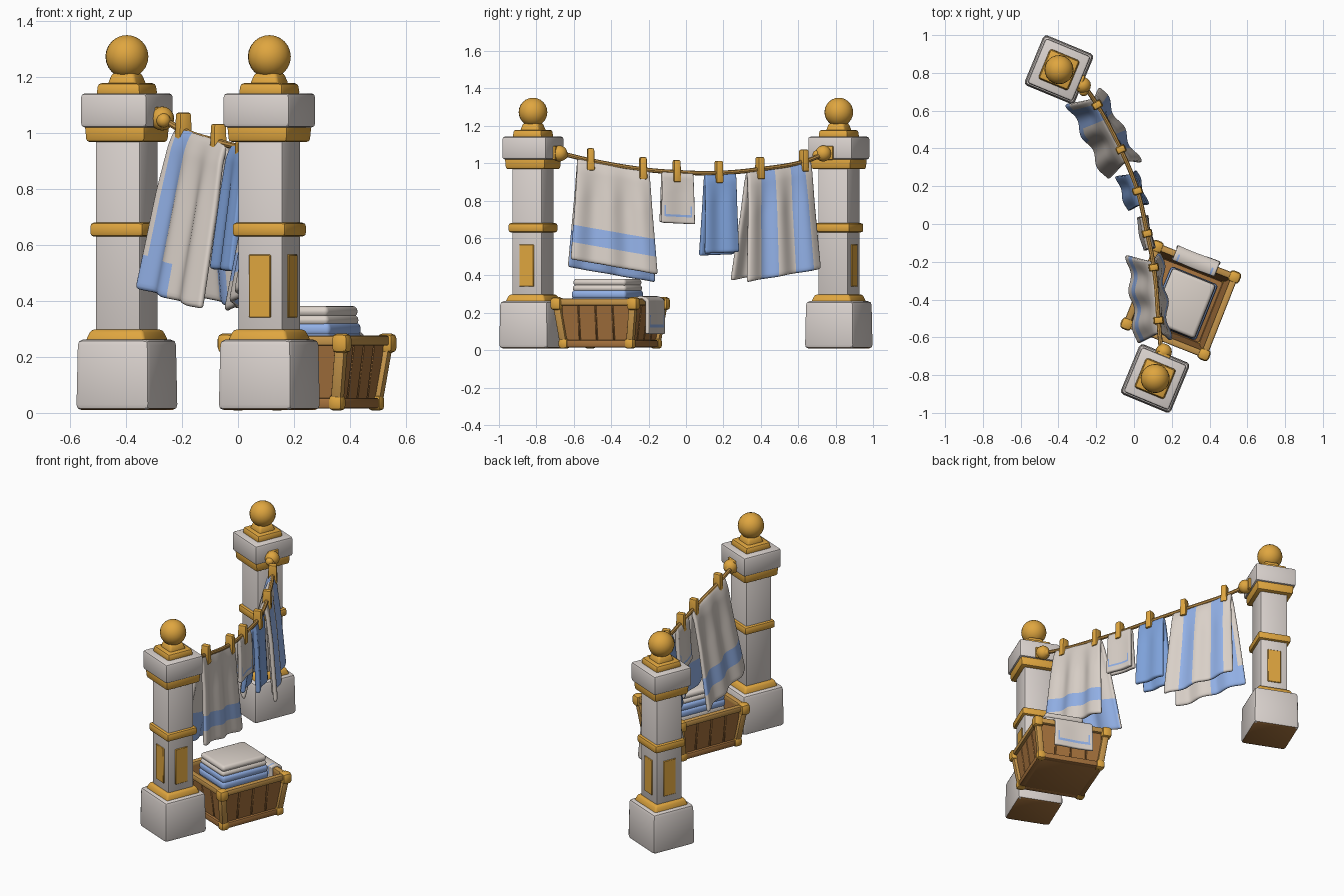
import bpy, bmesh, math
from mathutils import Matrix, Vector

if "Cube" in bpy.data.objects:
    bpy.data.objects.remove(bpy.data.objects["Cube"])


def mat(name, r, g, b):
    m = bpy.data.materials.new(name)
    m.diffuse_color = (r, g, b, 1)
    m.use_nodes = True
    m.node_tree.nodes["Principled BSDF"].inputs["Base Color"].default_value = m.diffuse_color
    return m


STONE = mat("pale stone", 0.70, 0.645, 0.615)
LINEN = mat("white linen", 0.70, 0.635, 0.58)
BLUE = mat("light blue cloth", 0.29, 0.44, 0.80)
DEEP = mat("blue cloth", 0.21, 0.36, 0.70)
GOLD = mat("gold", 0.74, 0.38, 0.05)
ROPE = mat("rope tan", 0.56, 0.30, 0.07)
WOOD = mat("wood", 0.37, 0.165, 0.045)


def finish(bm, name, mats, M=Matrix()):
    bm.transform(M)
    me = bpy.data.meshes.new(name)
    bm.to_mesh(me)
    bm.free()
    for m in mats:
        me.materials.append(m)
    ob = bpy.data.objects.new(name, me)
    bpy.context.collection.objects.link(ob)
    return ob


def box(name, size, M, m, bevel=0.01, taper=1.0, seg=2, under=None):
    bm = bmesh.new()
    bmesh.ops.create_cube(bm, size=1)
    for v in bm.verts:
        k = taper if v.co.z > 0 else 1
        v.co = Vector((v.co.x * size[0] * k, v.co.y * size[1] * k, v.co.z * size[2]))
    bmesh.ops.bevel(bm, geom=bm.edges[:], offset=bevel, segments=seg, profile=0.5, affect='EDGES')
    bm.normal_update()
    if under:
        for f in bm.faces:
            f.material_index = int(f.normal.z < -0.9)
    return finish(bm, name, [m, under] if under else [m], M)


def ball(name, r, M, m, seg=16):
    bm = bmesh.new()
    bmesh.ops.create_uvsphere(bm, u_segments=seg, v_segments=seg * 5 // 8, radius=r)
    return finish(bm, name, [m], M)


def beam(name, a, b, w, M, m):
    a, b = Vector(a), Vector(b)
    d = b - a
    if abs(d.z) < 1e-6:
        R = d.to_track_quat('Z', 'Y').to_matrix().to_4x4()
    else:
        R = Vector((0, 0, 1)).rotation_difference(d).to_matrix().to_4x4()
    return box(name, (w, w, d.length), M @ Matrix.Translation((a + b) / 2) @ R, m, 0.008)


def T(x, y, z):
    return Matrix.Translation((x, y, z))


def RZ(deg):
    return Matrix.Rotation(math.radians(deg), 4, 'Z')


# ---- posts: (name, width, z bottom, z top, colour, bevel, taper)
LAYERS = [
    ("base", 0.288, 0.01, 0.262, STONE, 0.02, 0.97),
    ("plinth_trim", 0.235, 0.255, 0.298, GOLD, 0.012, 0.86),
    ("shaft", 0.174, 0.28, 0.99, STONE, 0.010, 1.0),
    ("middle_band", 0.208, 0.63, 0.68, GOLD, 0.014, 1.0),
    ("collar", 0.228, 0.968, 1.03, GOLD, 0.012, 1.04),
    ("cap", 0.258, 1.02, 1.142, STONE, 0.014, 1.0),
    ("finial_base", 0.174, 1.135, 1.178, GOLD, 0.012, 0.94),
    ("finial_neck", 0.115, 1.17, 1.215, GOLD, 0.012, 0.75),
]


def post(tag, x, y, knob_angle, knob_shift, panel_angles):
    P = T(x, y, 0) @ RZ(-22.5)
    for n, w, z0, z1, m, bv, tp in LAYERS:
        box(f"{tag}_{n}", (w, w, z1 - z0), P @ T(0, 0, (z0 + z1) / 2), m, bv, tp,
            under=WOOD if n == "base" else None)
    ball(f"{tag}_finial", 0.077, P @ T(0, 0, 1.273), GOLD, 20)
    # inlaid plates
    for a in panel_angles:
        box(f"{tag}_panel", (0.008, 0.084, 0.225), P @ RZ(a) @ T(0.0885, 0, 0.453), GOLD, 0.003, seg=1)
    # rope mount
    K = P @ RZ(knob_angle)
    box(f"{tag}_mount_plate", (0.02, 0.075, 0.075), K @ T(0.133, knob_shift * 0.5, 1.055), GOLD, 0.008)
    ball(f"{tag}_mount_knob", 0.043, K @ T(0.148, knob_shift, 1.052), GOLD)
    ball(f"{tag}_rope_knot", 0.026, K @ T(0.165, knob_shift * 2, 1.045), GOLD, 12)


post("front_post", 0.112, -0.818, 90, 0.012, (-90, 0))
post("back_post", -0.397, 0.817, 0, -0.028, (90, 180))

# ---- rope
LINE = [Vector(p) for p in ((0.143, -0.67, 1.053), (0.13, -0.51, 1.015), (0.105, -0.23, 0.967),
                            (0.07, -0.05, 0.952), (0.018, 0.175, 0.948), (-0.07, 0.395, 0.968),
                            (-0.195, 0.63, 1.008), (-0.265, 0.735, 1.048))]


def rope_at(y):
    for a, b in zip(LINE, LINE[1:]):
        if y <= b.y:
            return a.lerp(b, (y - a.y) / (b.y - a.y))
    return LINE[-1].copy()


cu = bpy.data.curves.new("rope", 'CURVE')
cu.dimensions = '3D'
cu.bevel_depth = 0.012
cu.bevel_resolution = 2
sp = cu.splines.new('BEZIER')
sp.bezier_points.add(len(LINE) - 1)
for bp, p in zip(sp.bezier_points, LINE):
    bp.co = p
    bp.handle_left_type = bp.handle_right_type = 'AUTO'
sp.resolution_u = 6
cu.materials.append(ROPE)
rope = bpy.data.objects.new("rope", cu)
bpy.context.collection.objects.link(rope)
bpy.context.view_layer.objects.active = rope
rope.select_set(True)
bpy.ops.object.convert(target='MESH')

# ---- clothes pegs
for y in (-0.51, -0.23, -0.05, 0.175, 0.395, 0.63):
    p = rope_at(y)
    d = rope_at(y + 0.03) - rope_at(y - 0.03)
    M = T(*p) @ RZ(math.degrees(math.atan2(d.y, d.x)))
    box("peg", (0.042, 0.056, 0.118), M @ T(0, 0, 0.006), GOLD, 0.008, 0.85)


# ---- cloth hung over a straight line; sides are +1 (right) and -1 (left)
def drape(name, p0, p1, lens, flare, mats, rule, wave=0.012, folds=2.5, widen=0.15, r=0.02, thick=0.024, inner=0):
    nu, nv = 24, 24
    d = p1 - p0
    n = Vector((d.y, -d.x, 0)).normalized()
    bm = bmesh.new()
    grid = []
    for i in range(nu + 1):
        u = i / nu
        row = []
        for j in range(-nv, nv + 1):
            a, s = abs(j) / nv, (1 if j > 0 else -1)
            k = 0 if s > 0 else 1
            off = s * (r * min(1, a * 8) ** 0.5 + flare[k] * a)
            off += wave * min(1, a * 2.5) * math.sin(u * folds * math.tau + 0.8 + k)
            p = p0 + d * (0.5 + (u - 0.5) * (1 + widen * a)) + n * off
            p.z += r * 0.4 - lens[k] * a
            row.append(bm.verts.new(p))
        grid.append(row)
    for i in range(nu):
        for j in range(2 * nv):
            f = bm.faces.new((grid[i][j], grid[i][j + 1], grid[i + 1][j + 1], grid[i + 1][j]))
            t = (j + 0.5 - nv) / nv
            L = lens[0] if t > 0 else lens[1]
            f.material_index = int(rule((i + 0.5) / nu, (1 - abs(t)) * L, t))
    ob = finish(bm, name, mats)
    so = ob.modifiers.new("thickness", 'SOLIDIFY')
    so.thickness = thick
    so.offset = -1
    so.material_offset = inner      # slots used by the reverse of the cloth
    sub = ob.modifiers.new("soften", 'SUBSURF')
    sub.levels = sub.render_levels = 1


def hem(u, h, t):
    return (0.03 < h < 0.05 and 0.1 < u < 0.9) or (0.03 < h < 0.1 and (0.08 < u < 0.14 or 0.86 < u < 0.92))


def stripes(u, h, t):
    if t > 0:
        return 0.21 < u < 0.42 or 0.66 < u < 0.86
    return 0.68 < u < 0.9 or (u > 0.5 and h < 0.13)


# reverse of the banded towel is blue from the band down
drape("banded_towel", rope_at(-0.58), rope_at(-0.195), (0.56, 0.60), (0.035, 0.115),
      [LINEN, BLUE, LINEN, LINEN, BLUE, BLUE],
      lambda u, h, t: 0 if h > 0.19 else (1 if h > 0.09 else 2), widen=0.23, inner=3)
drape("small_cloth", rope_at(-0.13), rope_at(0.037), (0.285, 0.28), (0.006, 0.02), [LINEN, BLUE],
      hem, wave=0.004, folds=1, widen=0.08)
drape("blue_towel", rope_at(0.10), rope_at(0.265), (0.44, 0.45), (0.02, 0.06), [DEEP],
      lambda u, h, t: 0, wave=0.006, folds=1.5, widen=0.14, thick=0.028)
drape("striped_towel", rope_at(0.325), rope_at(0.665), (0.60, 0.59), (0.05, 0.12), [LINEN, BLUE],
      stripes, widen=0.2, wave=0.013)

# ---- basket
B = T(0.247, -0.405, 0) @ RZ(-21.5)
LO, HI, ZB, ZT = 0.190, 0.220, 0.035, 0.258
box("basket_floor", (0.37, 0.37, 0.025), B @ T(0, 0, 0.03), WOOD, 0.005)
tilt = math.atan((HI - LO) / (ZT - ZB))
for q in range(4):
    S = B @ RZ(90 * q)
    side = S @ T(0, (LO + HI) / 2 - 0.006, (ZB + ZT) / 2) @ Matrix.Rotation(-tilt, 4, 'X')
    box("basket_lining", (0.39, 0.01, 0.22), side @ T(0, -0.006, 0), WOOD, 0.002, seg=1)
    for k in range(4):
        box("basket_plank", (0.095, 0.014, 0.215), side @ T((k - 1.5) * 0.098, 0, 0), WOOD, 0.004, seg=1)
    beam("basket_bottom_rail", (-LO, LO, ZB), (LO, LO, ZB), 0.038, S, WOOD)
    beam("basket_top_rail", (-HI, HI, ZT), (HI, HI, ZT), 0.036, S, ROPE)
    beam("basket_corner_post", (LO, LO, ZB), (HI, HI, ZT), 0.04, S, ROPE)
    box("basket_top_corner", (0.064, 0.064, 0.07), S @ T(HI, HI, 0.249), GOLD, 0.02)
    box("basket_bottom_corner", (0.054, 0.054, 0.055), S @ T(LO, LO, 0.036), GOLD, 0.016)

# ---- folded laundry
F = T(0.262, -0.42, 0) @ RZ(-22)
for n, z0, z1, w, l, m in (("lower_linen", 0.05, 0.25, 0.27, 0.31, LINEN), ("folded_blue_lower", 0.235, 0.285, 0.27, 0.32, BLUE),
                           ("folded_blue_upper", 0.275, 0.322, 0.265, 0.315, BLUE),
                           ("folded_linen_lower", 0.312, 0.35, 0.25, 0.31, LINEN),
                           ("folded_linen_upper", 0.343, 0.382, 0.245, 0.305, LINEN)):
    box(n, (w, l, z1 - z0), F @ T(0, 0, (z0 + z1) / 2), m, 0.018, seg=3)

# ---- cloth over the basket's back edge
drape("basket_cloth", B @ Vector((0.12, 0.224, 0.275)), B @ Vector((-0.12, 0.224, 0.275)), (0.205, 0.09),
      (0.0, 0.0), [LINEN, BLUE], hem, wave=0.003, folds=1, widen=0.04, r=0.042, thick=0.02)

# ---- shading
bpy.ops.object.select_all(action='SELECT')
bpy.context.view_layer.objects.active = bpy.context.selected_objects[0]
bpy.ops.object.shade_smooth_by_angle(angle=math.radians(40))
